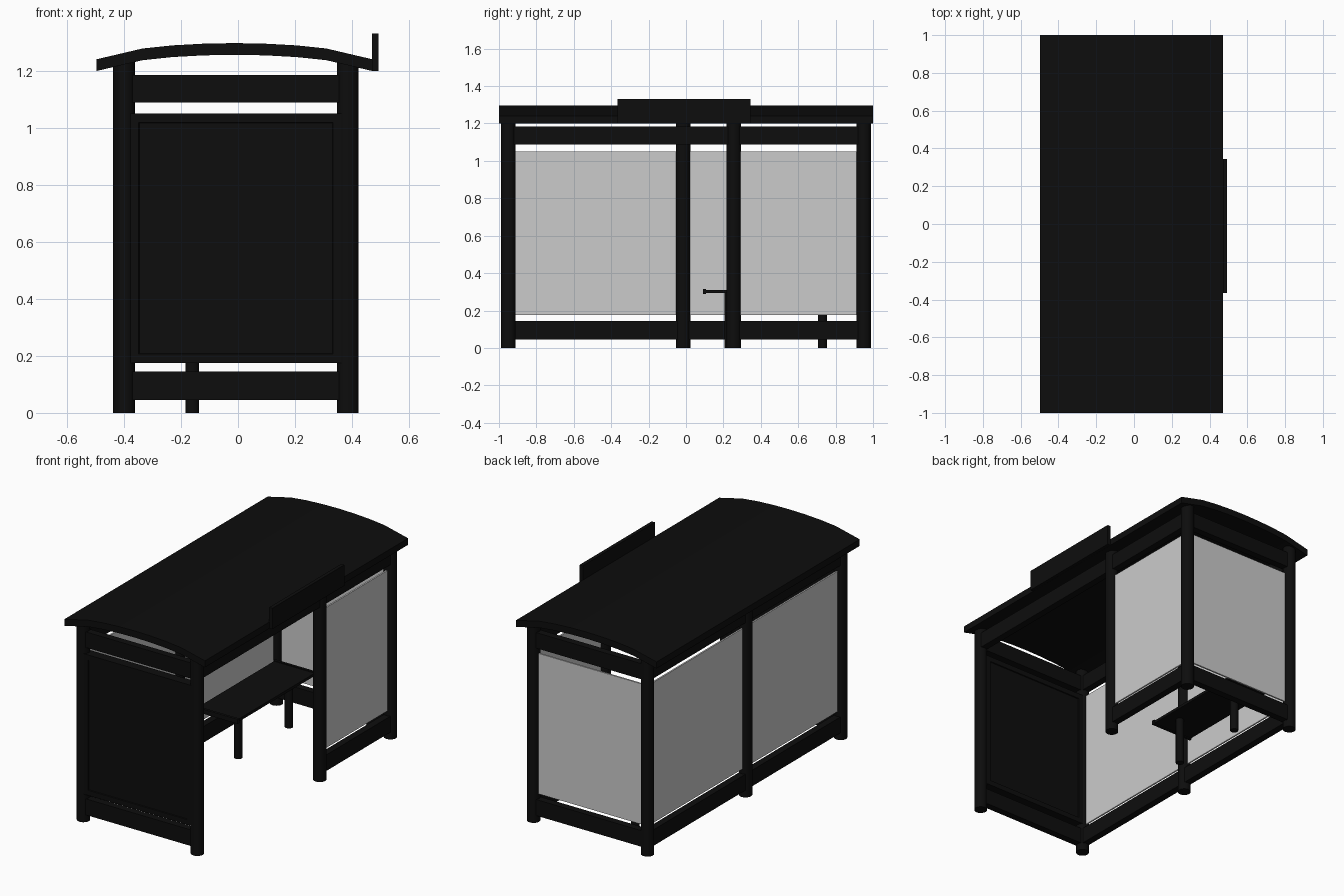
import bpy, bmesh
from mathutils import Vector

if "Cube" in bpy.data.objects:
    bpy.data.objects.remove(bpy.data.objects["Cube"])

dark = bpy.data.materials.new("dark_metal")
dark.diffuse_color = (0.004, 0.004, 0.004, 1)
dark.use_nodes = True
dark.node_tree.nodes["Principled BSDF"].inputs["Base Color"].default_value = dark.diffuse_color


def finish(name, bm, mat):
    bmesh.ops.recalc_face_normals(bm, faces=bm.faces)
    me = bpy.data.meshes.new(name)
    bm.to_mesh(me)
    bm.free()
    ob = bpy.data.objects.new(name, me)
    bpy.context.collection.objects.link(ob)
    if mat:
        me.materials.append(mat)
    return ob


def box(name, lo, hi, mat=dark):
    bm = bmesh.new()
    bmesh.ops.create_cube(bm, size=1)
    lo, hi = Vector(lo), Vector(hi)
    for v in bm.verts:
        v.co = Vector([(lo[i] + hi[i]) / 2 + v.co[i] * (hi[i] - lo[i]) for i in range(3)])
    return finish(name, bm, mat)


def tube(name, x, y, r, z0, z1):
    bpy.ops.mesh.primitive_cylinder_add(vertices=24, radius=r, depth=z1 - z0,
                                        location=(x, y, (z0 + z1) / 2))
    ob = bpy.context.object
    ob.name = name
    ob.data.materials.append(dark)
    bpy.ops.object.shade_smooth_by_angle()


def span(name, a, b, half, z0, z1, mat=dark):
    """Upright slab between two posts, half = half thickness."""
    (x0, y0), (x1, y1) = a, b
    if x0 == x1:
        return box(name, (x0 - half, y0, z0), (x0 + half, y1, z1), mat)
    return box(name, (x0, y0 - half, z0), (x1, y0 + half, z1), mat)


# Round posts
XB, XF, YE = -0.4, 0.385, 0.95
back_front, back_mid, back_far = (XB, -YE), (XB, -0.015), (XB, YE)
open_front, open_mid, open_far = (XF, -YE), (XF, 0.255), (XF, YE)
for i, (x, y) in enumerate([back_front, back_mid, back_far, open_front, open_mid, open_far]):
    tube(f"post_{i}", x, y, 0.038, 0, 1.232)

# Rails and glass for each closed bay
bays = {
    "back_a": (back_front, back_mid, True),
    "back_b": (back_mid, back_far, True),
    "end": (back_far, open_far, True),
    "side": (open_mid, open_far, True),
    "poster": (back_front, open_front, False),
}
for n, (a, b, glazed) in bays.items():
    span(f"{n}_bottom_rail", a, b, 0.022, 0.045, 0.145)
    span(f"{n}_top_rail", a, b, 0.022, 1.088, 1.185)
    if glazed:
        span(f"{n}_glass", a, b, 0.005, 0.175, 1.05, None)

# Header beam over the open side
span("entrance_top_rail", open_front, open_mid, 0.022, 1.088, 1.185)

# Poster cabinet with a raised frame on both faces
bm = bmesh.new()
bmesh.ops.create_cube(bm, size=1)
for v in bm.verts:
    v.co = Vector(((XB + XF) / 2 + v.co.x * (XF - XB - 0.04),
                   -YE + v.co.y * 0.06, 0.6125 + v.co.z * 0.875))
faces = [f for f in bm.faces if abs(f.normal.y) > 0.9]
bmesh.ops.inset_individual(bm, faces=faces, thickness=0.045)
bmesh.ops.inset_individual(bm, faces=faces, thickness=0.003, depth=-0.006)
finish("poster_cabinet", bm, dark)

# Arched roof: profile extruded along y
top = [(-0.497, 1.24), (-0.335, 1.278), (-0.23, 1.289), (-0.12, 1.295), (-0.012, 1.297),
       (0.095, 1.295), (0.205, 1.289), (0.31, 1.278), (0.472, 1.24)]
under = [(x, z - 0.041) for x, z in reversed(top)]
bm = bmesh.new()
face = bm.faces.new([bm.verts.new((x, -1, z)) for x, z in top + under])
ext = bmesh.ops.extrude_face_region(bm, geom=[face])
for v in ext["geom"]:
    if isinstance(v, bmesh.types.BMVert):
        v.co.y = 1
finish("arched_roof", bm, dark)

# Sign board on the roof edge
box("sign_board", (0.47, -0.365, 1.2), (0.492, 0.345, 1.33))

# Bench: seat, end caps and legs
box("bench_seat", (-0.35, 0.095, 0.293), (-0.07, 0.865, 0.31))
for i, y in enumerate((0.098, 0.862)):
    box(f"bench_end_{i}", (-0.355, y - 0.008, 0.287), (-0.065, y + 0.008, 0.315))
for i, y in enumerate((0.23, 0.73)):
    tube(f"bench_leg_{i}", -0.16, y, 0.024, 0, 0.295)
